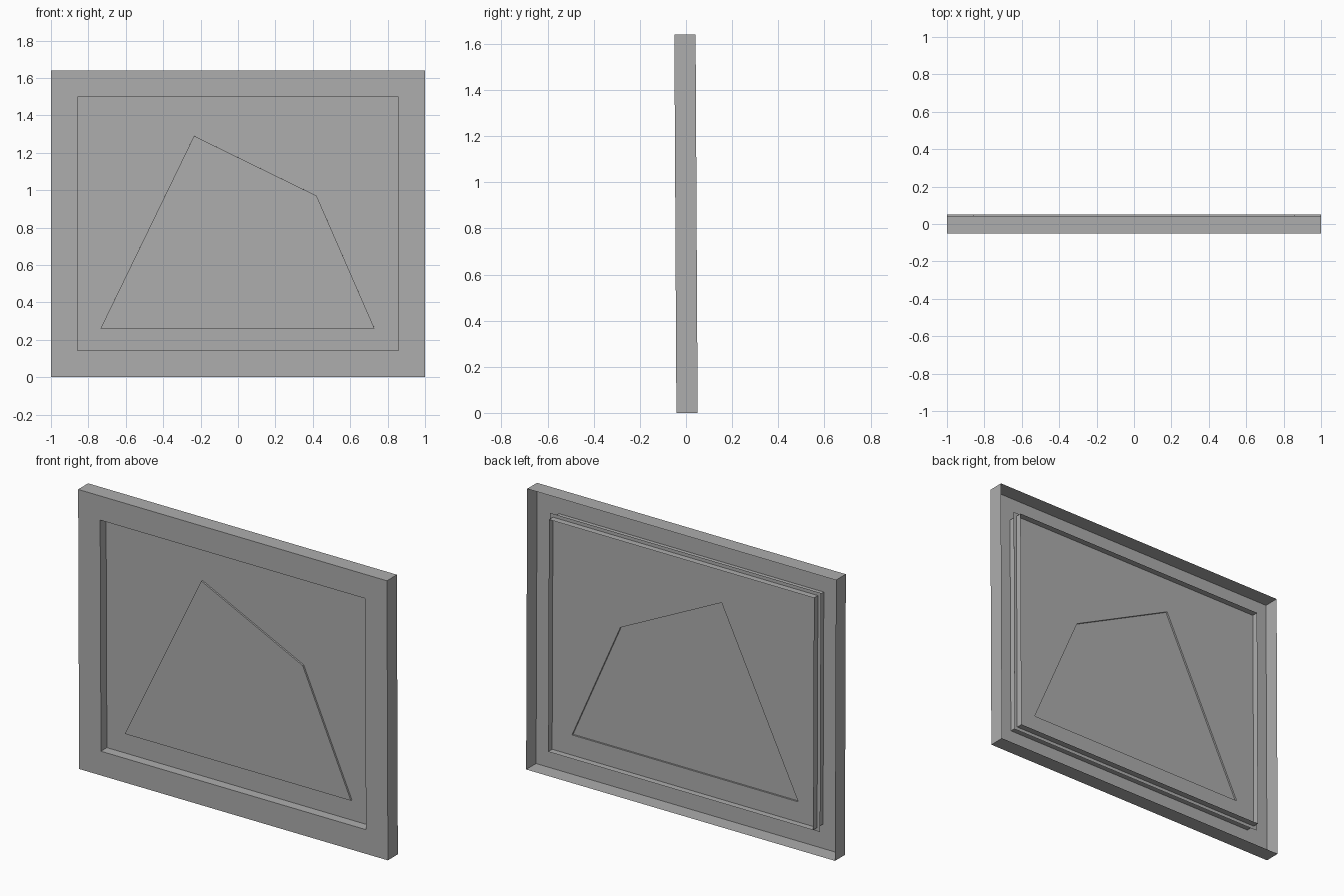
import bpy, bmesh
from mathutils import Matrix

if "Cube" in bpy.data.objects:
    bpy.data.objects.remove(bpy.data.objects["Cube"])

HALF_W, HEIGHT = 1.0, 1.64
FRONT, PANEL, BACK = -0.046, 0.009, 0.046
BORDER, FLANGE, RELIEF = 0.142, 0.02, 0.01
LEAN = 0.0054

grey = bpy.data.materials.new("grey")
grey.use_nodes = True
colour = (0.42, 0.42, 0.42, 1)
grey.diffuse_color = colour
grey.node_tree.nodes["Principled BSDF"].inputs["Base Color"].default_value = colour


def rectangle(inset, y):
    """Rectangle inset from the outer edge, at depth y."""
    x, low, high = HALF_W - inset, inset, HEIGHT - inset
    return [(-x, y, low), (-x, y, high), (x, y, high), (x, y, low)]


def make_shell(name, loops, cap=False):
    """Thin shell bridging successive four-cornered loops."""
    bm = bmesh.new()
    rings = [[bm.verts.new(p) for p in loop] for loop in loops]
    for a, b in zip(rings, rings[1:]):
        for i in range(4):
            j = (i + 1) % 4
            bm.faces.new((a[i], a[j], b[j], b[i]))
    if cap:
        bm.faces.new(rings[-1])
    bmesh.ops.recalc_face_normals(bm, faces=bm.faces)
    # Point the front-facing surfaces towards -y
    widest = max((f for f in bm.faces if abs(f.normal.y) > 0.9), key=lambda f: f.calc_area())
    if widest.normal.y > 0:
        bmesh.ops.reverse_faces(bm, faces=bm.faces)
    # Slight backward lean, about mid height
    pivot = Matrix.Translation((0, 0, HEIGHT / 2))
    bm.transform(pivot @ Matrix.Rotation(LEAN, 4, "X") @ pivot.inverted())
    mesh = bpy.data.meshes.new(name)
    bm.to_mesh(mesh)
    bm.free()
    mesh.materials.append(grey)
    obj = bpy.data.objects.new(name, mesh)
    bpy.context.collection.objects.link(obj)
    return obj


# Frame: outer walls, front border, inner rim and hidden rear flange
make_shell("frame", [
    rectangle(0, BACK),
    rectangle(0, FRONT),
    rectangle(BORDER, FRONT),
    rectangle(BORDER, PANEL),
    rectangle(BORDER - FLANGE, PANEL),
])

# Panel: open-backed tray with a raised four-sided shape
outline = [(-0.735, 0.26), (-0.235, 1.29), (0.42, 0.97), (0.73, 0.26)]
make_shell("picture_panel", [
    rectangle(BORDER, BACK),
    rectangle(BORDER, PANEL),
    [(x, PANEL, z) for x, z in outline],
    [(x, PANEL - RELIEF, z) for x, z in outline],
], cap=True)
